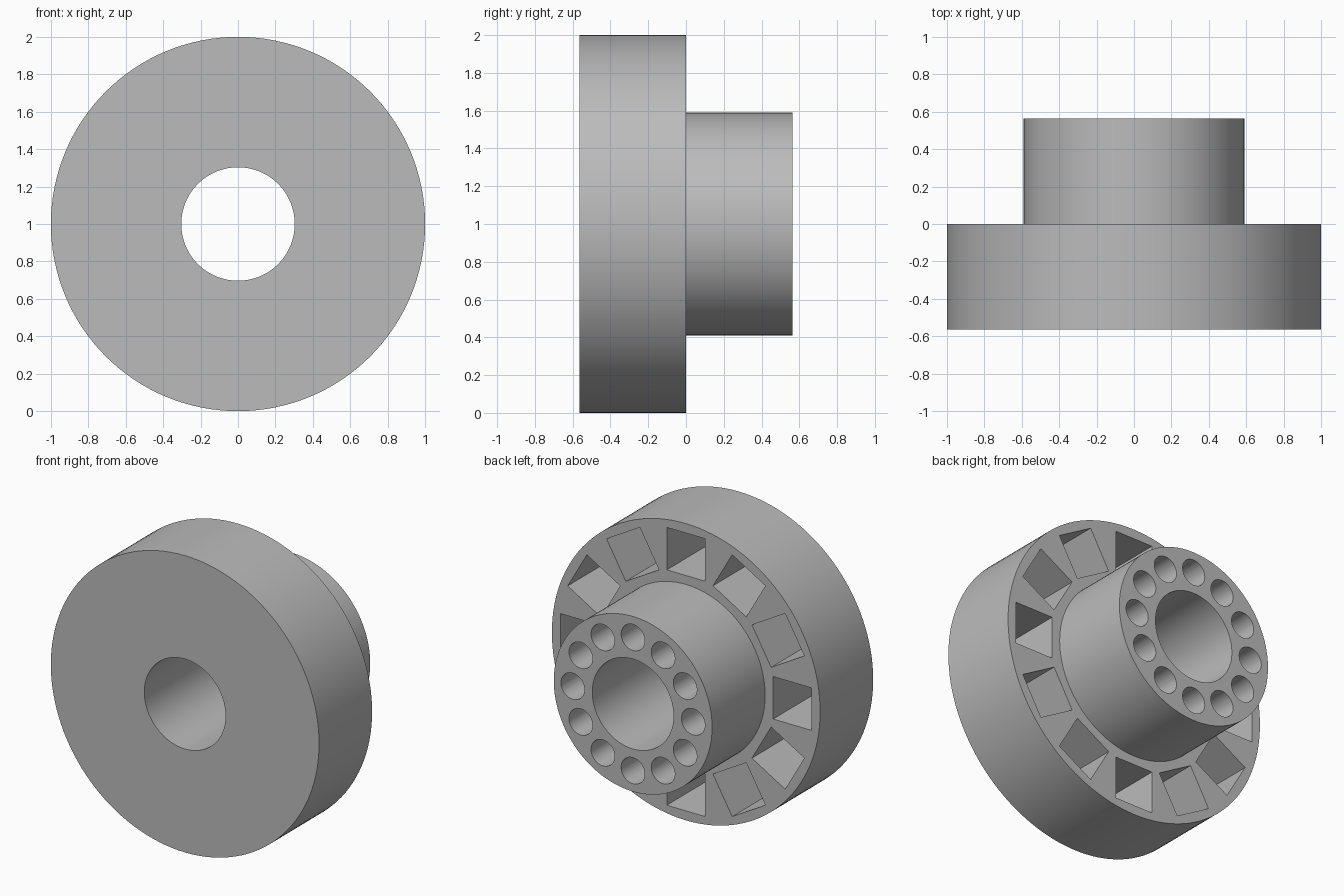
import bpy
import bmesh
from math import cos, sin, radians, tau
from mathutils import Matrix, Vector

cube = bpy.data.objects.get("Cube")
if cube:
    bpy.data.objects.remove(cube, do_unlink=True)

OUTER, HUB, BORE, HALF = 1.0, 0.59, 0.303, 0.565
COUNT, SEGMENTS, DEPTH = 12, 128, 0.5
CENTRE = Vector((0, 0, 1))

grey = bpy.data.materials.new("plain grey")
grey.use_nodes = True
colour = (0.5, 0.5, 0.5, 1)
grey.diffuse_color = colour
grey.node_tree.nodes["Principled BSDF"].inputs["Base Color"].default_value = colour


def make_object(name, bm):
    bmesh.ops.recalc_face_normals(bm, faces=bm.faces)
    mesh = bpy.data.meshes.new(name)
    bm.to_mesh(mesh)
    bm.free()
    mesh.materials.append(grey)
    obj = bpy.data.objects.new(name, mesh)
    bpy.context.collection.objects.link(obj)
    return obj


def lathe(name, profile):
    """Turn a closed (radius, y) profile about the y axis."""
    bm = bmesh.new()
    rings = []
    for i in range(SEGMENTS):
        a = tau * i / SEGMENTS
        rings.append([bm.verts.new((r * sin(a), y, 1 + r * cos(a))) for r, y in profile])
    for i, ring in enumerate(rings):
        after = rings[(i + 1) % SEGMENTS]
        for j in range(len(profile)):
            k = (j + 1) % len(profile)
            bm.faces.new((ring[j], ring[k], after[k], after[j]))
    return make_object(name, bm)


def ring_of_cutters(name, radius, mouth, add):
    """Repeat a cutter around the axis, reaching DEPTH below the mouth."""
    bm = bmesh.new()
    middle = mouth - DEPTH / 2 + 0.05
    for i in range(COUNT):
        turn = Matrix.Rotation(tau * i / COUNT, 4, 'Y')
        add(bm, Matrix.Translation(CENTRE) @ turn @ Matrix.Translation((0, middle, radius)))
    obj = make_object(name, bm)
    obj.hide_render = True
    return obj


def add_box(bm, place):
    size = Matrix.Diagonal((0.286, DEPTH + 0.1, 0.286, 1))
    bmesh.ops.create_cube(bm, size=1, matrix=place @ size)


def add_rod(bm, place):
    bmesh.ops.create_cone(bm, cap_ends=True, segments=40, radius1=0.088, radius2=0.088,
                          depth=DEPTH + 0.1, matrix=place @ Matrix.Rotation(radians(90), 4, 'X'))


# Flanged wheel with a stepped hub and a through bore
wheel = lathe("flanged_hub", [(BORE, -HALF), (OUTER, -HALF), (OUTER, 0),
                              (HUB, 0), (HUB, HALF), (BORE, HALF)])

# Square pockets in the flange and round holes in the hub end
cutters = [ring_of_cutters("flange_pocket_cutter", 0.793, 0, add_box),
           ring_of_cutters("hub_hole_cutter", 0.449, HALF, add_rod)]
bpy.ops.object.select_all(action='DESELECT')
wheel.select_set(True)
bpy.context.view_layer.objects.active = wheel
for cutter in cutters:
    cut = wheel.modifiers.new(cutter.name, 'BOOLEAN')
    cut.operation, cut.solver, cut.object = 'DIFFERENCE', 'EXACT', cutter
    bpy.ops.object.modifier_apply(modifier=cut.name)
    bpy.data.objects.remove(cutter, do_unlink=True)

bpy.ops.object.shade_smooth_by_angle(angle=radians(30))
